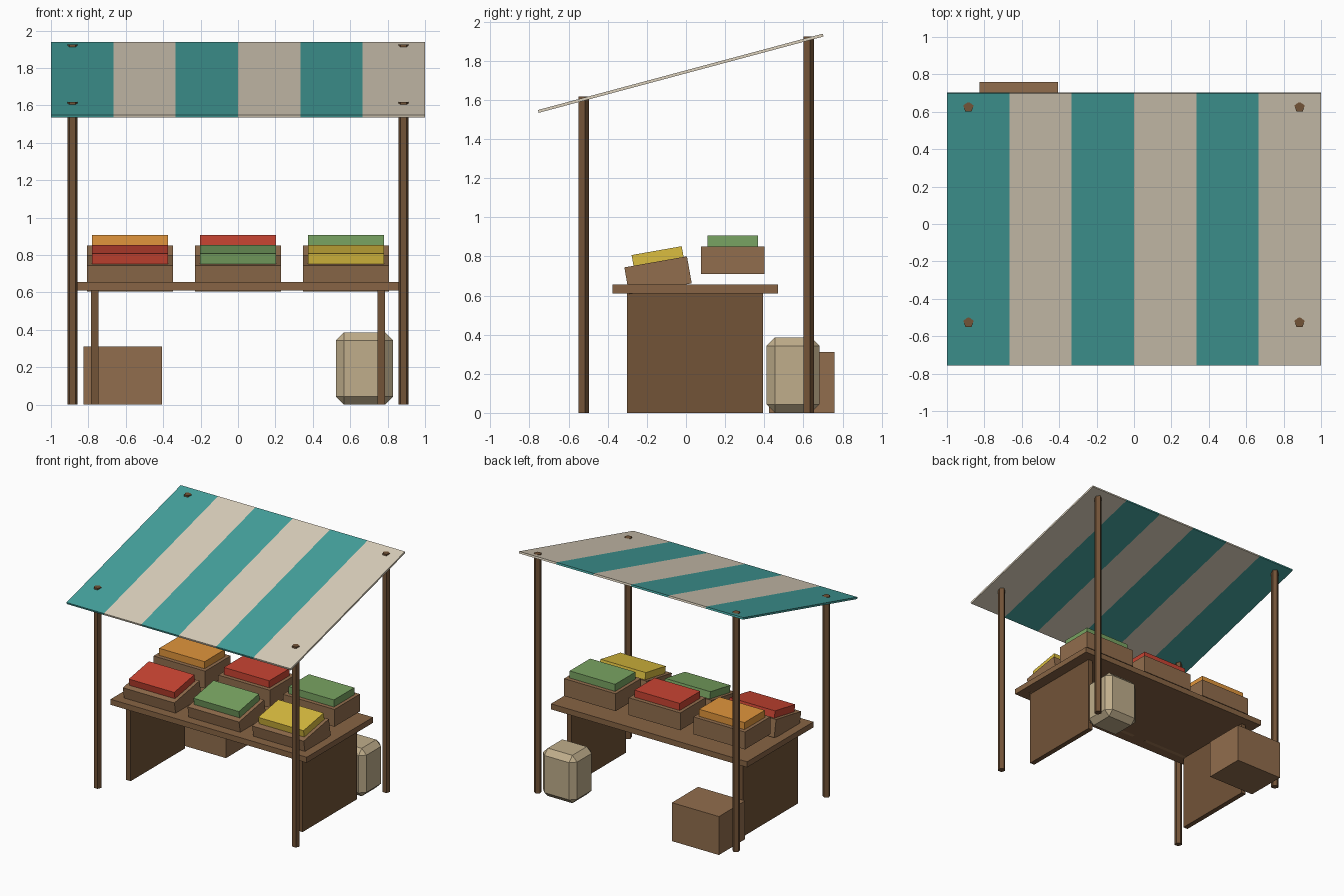
import bpy, bmesh
from math import radians

if "Cube" in bpy.data.objects:
    bpy.data.objects.remove(bpy.data.objects["Cube"])


def material(name, rgb):
    m = bpy.data.materials.new(name)
    # sRGB 0-255 to linear
    m.diffuse_color = [(c / 255) ** 2.2 for c in rgb] + [1]
    m.use_nodes = True
    m.node_tree.nodes["Principled BSDF"].inputs["Base Color"].default_value = m.diffuse_color
    return m


TEAL = material("teal", (70, 160, 156))
CREAM = material("cream", (218, 207, 186))
POST = material("dark_wood", (114, 84, 58))
TABLE = material("table_wood", (134, 100, 70))
CRATE = material("crate_wood", (144, 109, 78))
SACK = material("sack_cloth", (190, 172, 138))
RED = material("red", (200, 70, 54))
GREEN = material("green", (120, 162, 98))
YELLOW = material("yellow", (218, 188, 66))
ORANGE = material("orange", (224, 148, 62))


def finish(name, bm, mat, loc, tilt=0):
    me = bpy.data.meshes.new(name)
    bm.to_mesh(me)
    bm.free()
    me.materials.append(mat)
    ob = bpy.data.objects.new(name, me)
    ob.location = loc
    ob.rotation_euler.x = radians(tilt)
    bpy.context.collection.objects.link(ob)
    return ob


def box(name, size, loc, mat, tilt=0, bevel=0):
    bm = bmesh.new()
    bmesh.ops.create_cube(bm, size=1)
    bmesh.ops.scale(bm, vec=size, verts=bm.verts)
    if bevel:
        bmesh.ops.bevel(bm, geom=bm.edges[:], offset=bevel, segments=1,
                        affect='EDGES', profile=0.5)
    return finish(name, bm, mat, loc, tilt)


def post(name, x, y, height):
    bm = bmesh.new()
    bmesh.ops.create_cone(bm, cap_ends=True, segments=5, radius1=0.029,
                          radius2=0.029, depth=height)
    finish(name, bm, POST, (x, y, height / 2))


# Posts and table sides, mirrored left and right
for side, s in (("left", -1), ("right", 1)):
    post("front_post_" + side, s * 0.885, -0.526, 1.617)
    post("back_post_" + side, s * 0.885, 0.625, 1.925)
    box("table_side_" + side, (0.04, 0.695, 0.615), (s * 0.767, 0.047, 0.3075), POST)

# Table top
box("table_top", (1.75, 0.845, 0.045), (0, 0.048, 0.6325), TABLE)

# Striped sloping awning
for i in range(6):
    box(f"awning_stripe_{i + 1}", (1 / 3, 1.507, 0.015),
        (-1 + (i + 0.5) / 3, -0.027, 1.736), CREAM if i % 2 else TEAL, tilt=15)

# Two rows of produce crates, the front row tipped forward
rows = (("front", -0.143, 0.703, 10, (RED, GREEN, YELLOW)),
        ("back", 0.239, 0.78, 0, (ORANGE, RED, GREEN)))
for row, y, z, tilt, fills in rows:
    for i, fill in enumerate(fills):
        x = (i - 1) * 0.577
        box(f"{row}_crate_{i + 1}", (0.46, 0.325, 0.14), (x, y, z), CRATE, tilt)
        box(f"{row}_produce_{i + 1}", (0.405, 0.26, 0.08), (x, y, z + 0.087), fill, tilt)

# Storage box and sack behind the table
box("storage_box", (0.42, 0.333, 0.31), (-0.615, 0.592, 0.155), CRATE)
box("sack", (0.305, 0.27, 0.386), (0.676, 0.547, 0.193), SACK, bevel=0.043)
